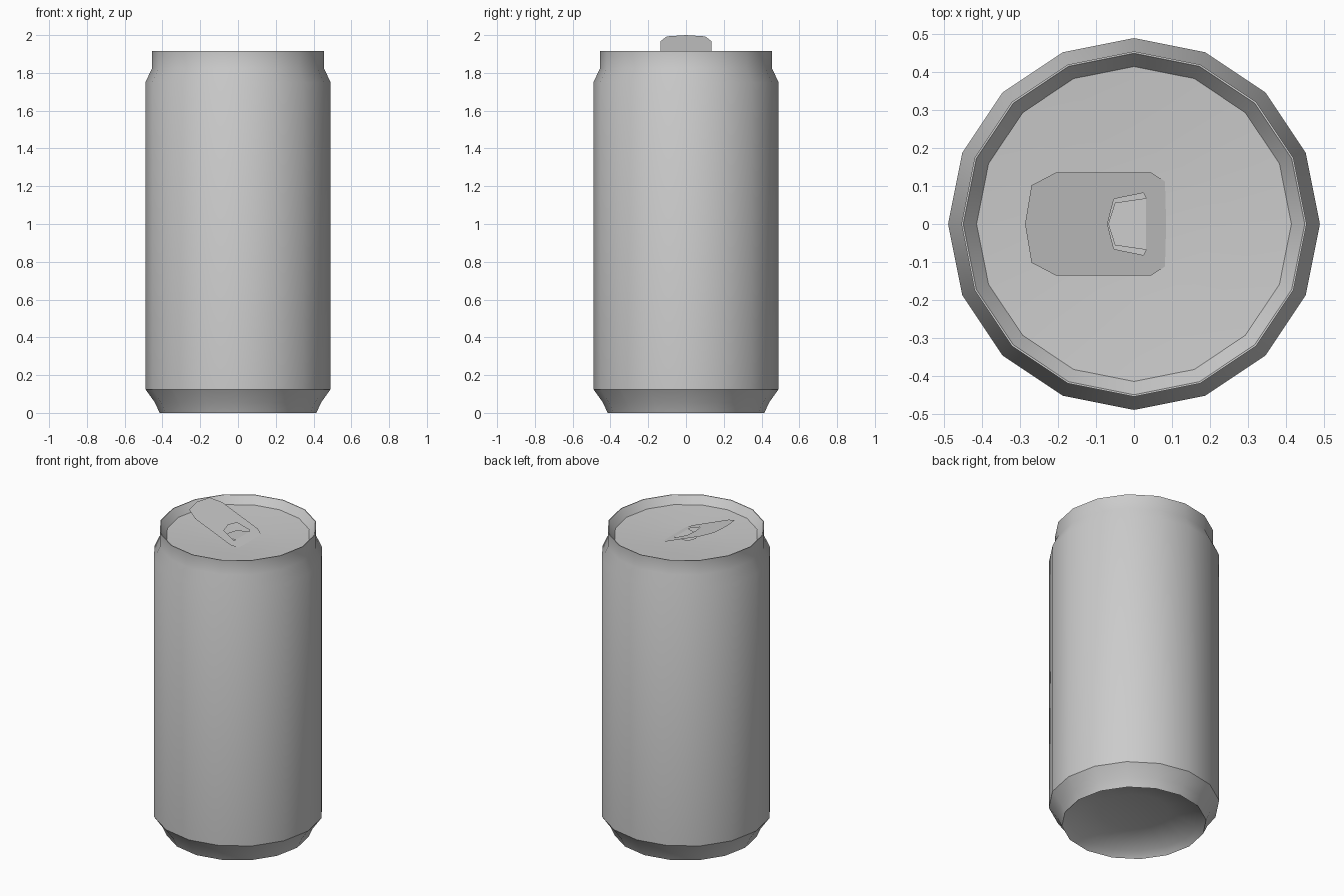
import bpy, bmesh, math

if "Cube" in bpy.data.objects:
    bpy.data.objects.remove(bpy.data.objects["Cube"])

SIDES = 16


def finish(name, bm, angle):
    mesh = bpy.data.meshes.new(name)
    bm.to_mesh(mesh)
    bm.free()
    obj = bpy.data.objects.new(name, mesh)
    bpy.context.collection.objects.link(obj)
    bpy.ops.object.select_all(action='DESELECT')
    obj.select_set(True)
    bpy.context.view_layer.objects.active = obj
    bpy.ops.object.shade_smooth_by_angle(angle=math.radians(angle))
    return obj


def lathe(name, profile, angle):
    """Revolve (radius, z) points; a zero radius becomes a pole."""
    bm = bmesh.new()
    rings = []
    for r, z in profile:
        n = SIDES if r > 0 else 1
        rings.append([bm.verts.new((r * math.cos(2 * math.pi * i / SIDES),
                                    r * math.sin(2 * math.pi * i / SIDES), z))
                      for i in range(n)])
    for a, b in zip(rings, rings[1:]):
        for i in range(SIDES):
            j = (i + 1) % SIDES
            quad = [a[i % len(a)], a[j % len(a)], b[j % len(b)], b[i % len(b)]]
            bm.faces.new(list(dict.fromkeys(quad)))
    bmesh.ops.recalc_face_normals(bm, faces=bm.faces)
    return finish(name, bm, angle)


# Can body: domed underside, foot, wall, neck, rim and sunken lid in one profile
lathe("can_body", [(0, 0.085), (0.2, 0.075), (0.38, 0.035), (0.415, 0.0),
                   (0.44, 0.055), (0.49, 0.125), (0.49, 1.75),
                   (0.455, 1.825), (0.455, 1.915), (0.45, 1.915),
                   (0.415, 1.868), (0.2, 1.852), (0, 1.848)], 35)


# Pull tab: thin tilted sheet with a slot around a bent tongue
def tilt(x):
    return 2.0 - 0.405 * (x + 0.287)


OUTER = [(-0.287, 0), (-0.27, 0.102), (-0.205, 0.136), (0.045, 0.136), (0.1, 0.1), (0.1, 0)]
SLOT = [(-0.07, 0), (-0.053, 0.066), (0.025, 0.082), (0.032, 0.068)]
TONGUE = [(-0.068, 0), (-0.05, 0.056), (0.032, 0.068), (0.032, 0)]

bm = bmesh.new()
for s in (1, -1):
    def verts(points, height):
        return [bm.verts.new((x, s * y, height(x))) for x, y in points]
    o = verts(OUTER, tilt)
    h = verts(SLOT + [(0.032, 0)], tilt)
    t = verts(TONGUE, lambda x: tilt(0.032) + 0.1 * (x - 0.032))
    faces = [(o[0], h[0], h[1], o[1]), (o[1], h[1], o[2]),
             (o[2], h[1], h[2], o[3]), (o[3], h[2], h[3], o[4]),
             (o[4], h[3], h[4], o[5]), tuple(t)]
    for f in faces:
        bm.faces.new(f)
bmesh.ops.remove_doubles(bm, verts=bm.verts, dist=0.0005)
for f in bm.faces:
    f.normal_update()
    if f.normal.z < 0:
        f.normal_flip()
finish("pull_tab", bm, 10)
